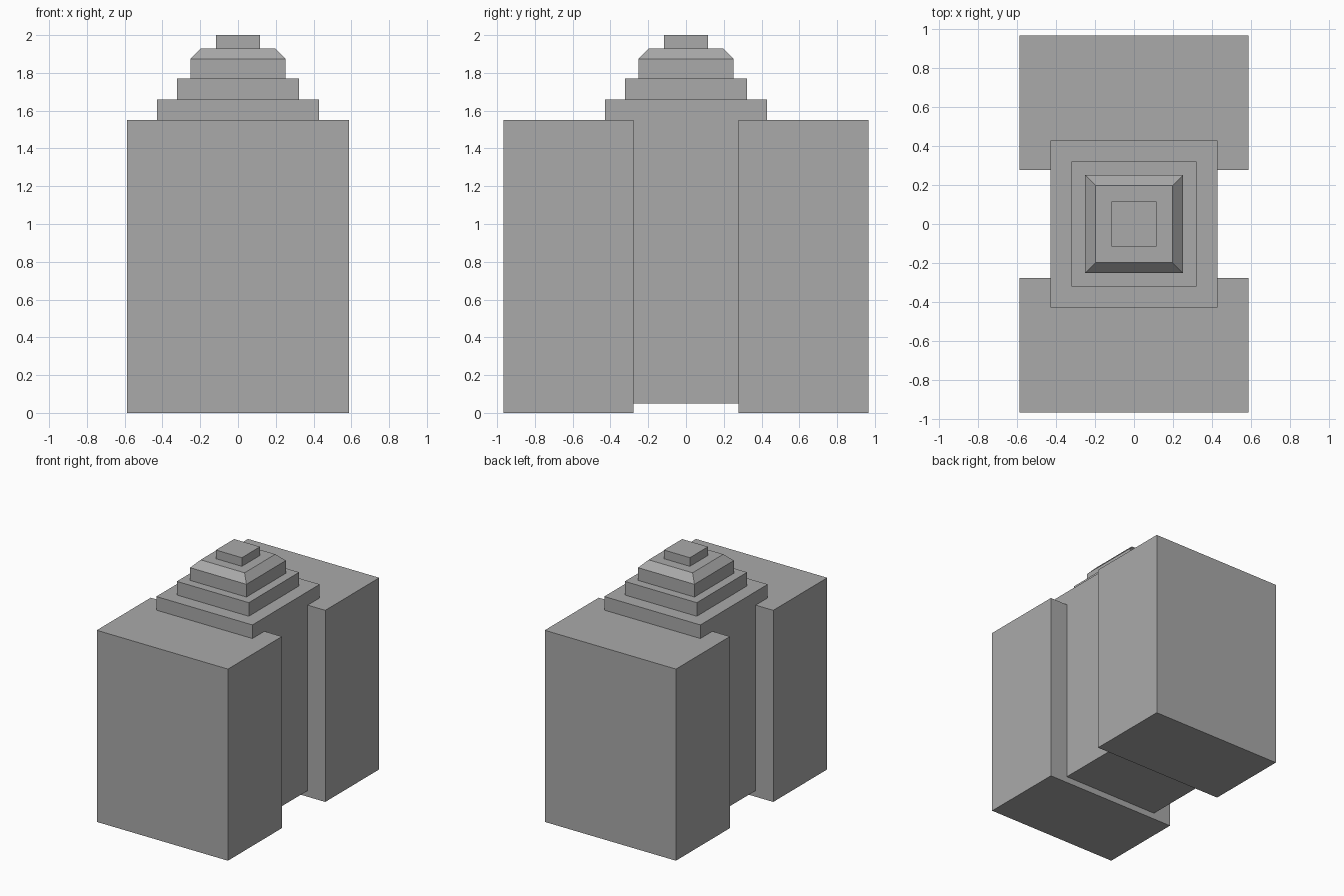
import bpy
import bmesh

if "Cube" in bpy.data.objects:
    bpy.data.objects.remove(bpy.data.objects["Cube"], do_unlink=True)

# Single stone colour
stone = bpy.data.materials.new("grey_stone")
stone.use_nodes = True
stone.diffuse_color = (0.4, 0.4, 0.4, 1)
stone.node_tree.nodes["Principled BSDF"].inputs["Base Color"].default_value = stone.diffuse_color


def block(name, half_x, y0, y1, z0, z1, top_scale=1.0):
    """Box with an optionally tapered top."""
    bm = bmesh.new()
    bmesh.ops.create_cube(bm, size=2)
    for v in bm.verts:
        taper = top_scale if v.co.z > 0 else 1.0
        v.co.x *= half_x * taper
        v.co.y = (y0 + y1) / 2 + v.co.y * (y1 - y0) / 2 * taper
        v.co.z = z1 if v.co.z > 0 else z0
    mesh = bpy.data.meshes.new(name)
    bm.to_mesh(mesh)
    bm.free()
    mesh.materials.append(stone)
    obj = bpy.data.objects.new(name, mesh)
    bpy.context.collection.objects.link(obj)
    return obj


# Two large wings, front and back
block("front_wing", 0.587, -0.967, -0.277, 0, 1.55)
block("back_wing", 0.587, 0.277, 0.967, 0, 1.55)

# Central tower and its stepped crown: name, half width, bottom, top, taper
tiers = [
    ("tower_core", 0.43, 0.05, 1.66, 1),
    ("lower_step", 0.322, 1.66, 1.77, 1),
    ("upper_step", 0.252, 1.77, 1.873, 1),
    ("sloped_roof", 0.252, 1.873, 1.93, 0.78),
    ("roof_cap", 0.116, 1.93, 2.0, 1),
]
for name, half, z0, z1, taper in tiers:
    block(name, half, -half, half, z0, z1, taper)
